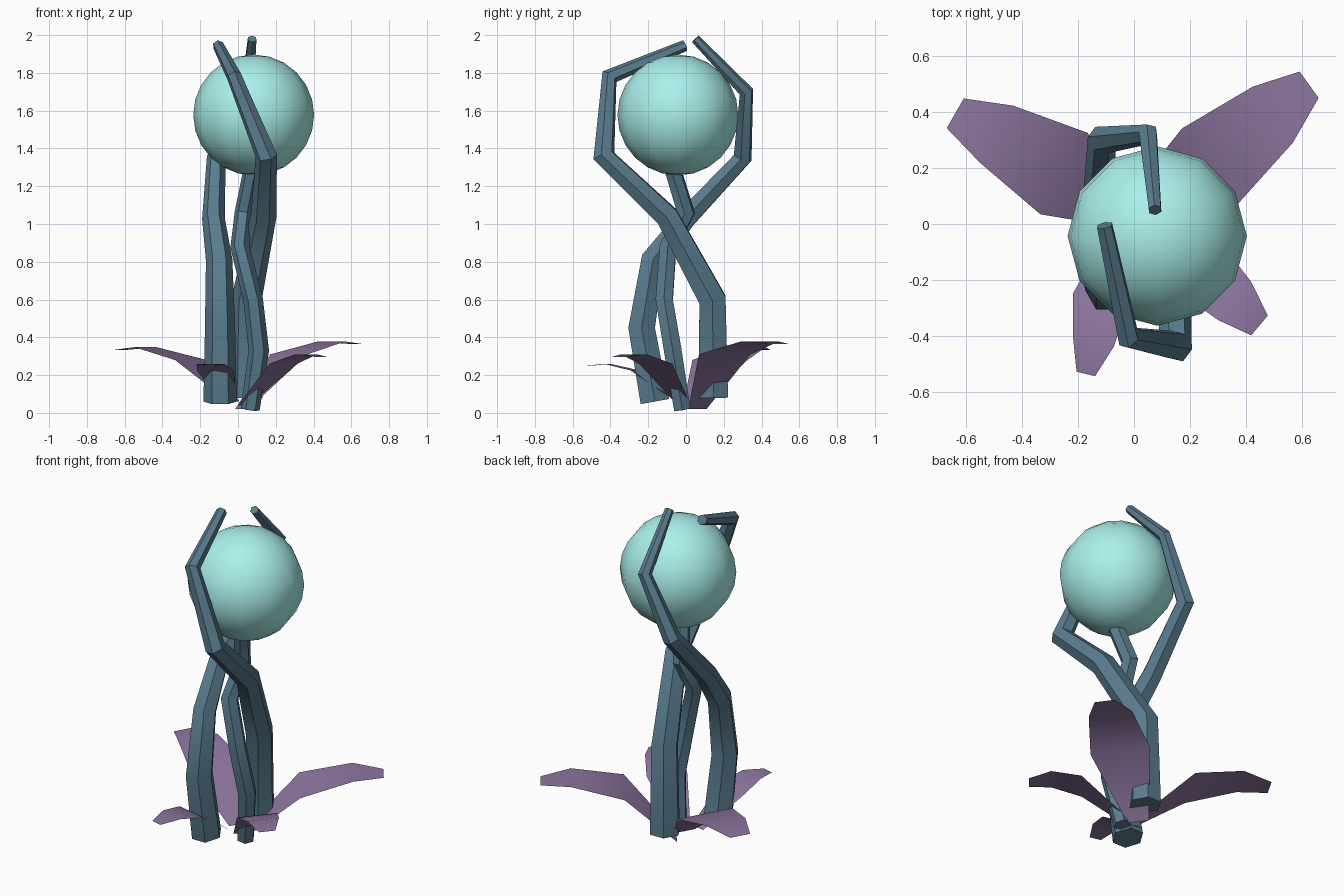
import bpy, bmesh, math
from mathutils import Vector

if "Cube" in bpy.data.objects:
    bpy.data.objects.remove(bpy.data.objects["Cube"])


def material(name, rgb):
    m = bpy.data.materials.new(name)
    m.diffuse_color = (*rgb, 1)
    m.use_nodes = True
    m.node_tree.nodes["Principled BSDF"].inputs["Base Color"].default_value = m.diffuse_color
    return m


BLUE = material("stem_blue", (0.10, 0.20, 0.27))
PURPLE = material("leaf_purple", (0.27, 0.18, 0.35))
MINT = material("orb_mint", (0.40, 0.87, 0.83))


def finish(bm, name, mat, angle):
    mesh = bpy.data.meshes.new(name)
    bm.to_mesh(mesh)
    bm.free()
    mesh.materials.append(mat)
    ob = bpy.data.objects.new(name, mesh)
    bpy.context.collection.objects.link(ob)
    bpy.ops.object.select_all(action='DESELECT')
    ob.select_set(True)
    bpy.context.view_layer.objects.active = ob
    bpy.ops.object.shade_smooth_by_angle(angle=math.radians(angle))
    return ob


def stem(name, path, sides=6):
    """Tapered six-sided tube with mitred joints; path holds (x, y, z, radius)."""
    pts = [Vector(p[:3]) for p in path]
    dirs = [(b - a).normalized() for a, b in zip(pts, pts[1:])]
    bm = bmesh.new()
    u = Vector((1, 0, 0))
    u = (u - dirs[0] * u.dot(dirs[0])).normalized()
    rings = []
    for i, p in enumerate(pts):
        d0, d1 = dirs[max(i - 1, 0)], dirs[min(i, len(dirs) - 1)]
        n = (d0 + d1).normalized()
        w = d0.cross(u)
        ring = []
        for k in range(sides):
            a = 2 * math.pi * k / sides
            off = (u * math.cos(a) + w * math.sin(a)) * path[i][3]
            off -= d0 * (off.dot(n) / d0.dot(n))   # slide onto mitre plane
            ring.append(bm.verts.new(p + off))
        rings.append(ring)
        u = d0.rotation_difference(d1) @ u
    for a, b in zip(rings, rings[1:]):
        for k in range(sides):
            j = (k + 1) % sides
            bm.faces.new((a[k], a[j], b[j], b[k]))
    bm.faces.new(rings[0][::-1])
    bm.faces.new(rings[-1])
    return finish(bm, name, BLUE, 35)


def leaf(name, path):
    """Thin arching strip; path holds (x, y, z, half width)."""
    along = Vector(path[-1][:3]) - Vector(path[0][:3])
    side = Vector((-along.y, along.x, 0)).normalized()
    bm = bmesh.new()
    rows = []
    for x, y, z, h in path:
        c = Vector((x, y, z))
        rows.append([bm.verts.new(c - side * h), bm.verts.new(c + side * h)])
    for a, b in zip(rows, rows[1:]):
        bm.faces.new((a[0], b[0], b[1], a[1]))
    return finish(bm, name, PURPLE, 35)


# Two long stems crossing and cradling the orb
stem("front_arm_stem", [
    (0.04, 0.145, 0.08, 0.09), (0.045, 0.14, 0.6, 0.08),
    (0.135, -0.10, 1.04, 0.068), (0.15, -0.435, 1.36, 0.056),
    (-0.02, -0.405, 1.78, 0.04), (-0.105, -0.005, 1.945, 0.03)])
stem("back_arm_stem", [
    (-0.095, -0.165, 0.06, 0.088), (-0.095, -0.235, 0.45, 0.08),
    (-0.10, -0.175, 0.81, 0.07), (-0.13, 0.0, 1.03, 0.06),
    (-0.115, 0.30, 1.35, 0.05), (0.05, 0.32, 1.70, 0.036),
    (0.075, 0.05, 1.98, 0.025)])
# Short stem ending under the orb
stem("middle_stem", [
    (0.065, -0.02, 0.02, 0.05), (0.11, -0.07, 0.33, 0.054),
    (0.08, -0.115, 0.6, 0.052), (0.01, -0.095, 0.88, 0.05),
    (0.03, 0.0, 1.06, 0.048), (0.075, -0.07, 1.29, 0.046)])

# Leaves around the base
leaf("back_right_leaf", [(0.02, 0.06, 0.02, 0.06), (0.27, 0.205, 0.31, 0.168),
                         (0.495, 0.39, 0.378, 0.123), (0.625, 0.497, 0.365, 0.058)])
leaf("back_left_leaf", [(-0.02, 0.04, 0.06, 0.06), (-0.25, 0.18, 0.28, 0.168),
                        (-0.49, 0.32, 0.348, 0.118), (-0.638, 0.395, 0.332, 0.061)])
leaf("front_right_leaf", [(0.03, -0.01, 0.04, 0.045), (0.24, -0.16, 0.26, 0.115),
                          (0.36, -0.275, 0.31, 0.09), (0.448, -0.362, 0.295, 0.046)])
leaf("front_left_leaf", [(-0.05, -0.04, 0.06, 0.045), (-0.12, -0.27, 0.225, 0.1),
                         (-0.145, -0.42, 0.26, 0.075), (-0.172, -0.535, 0.247, 0.034)])

# Orb
bm = bmesh.new()
bmesh.ops.create_uvsphere(bm, u_segments=12, v_segments=12, radius=0.32)
orb = finish(bm, "orb", MINT, 60)
orb.location = (0.083, -0.043, 1.577)
